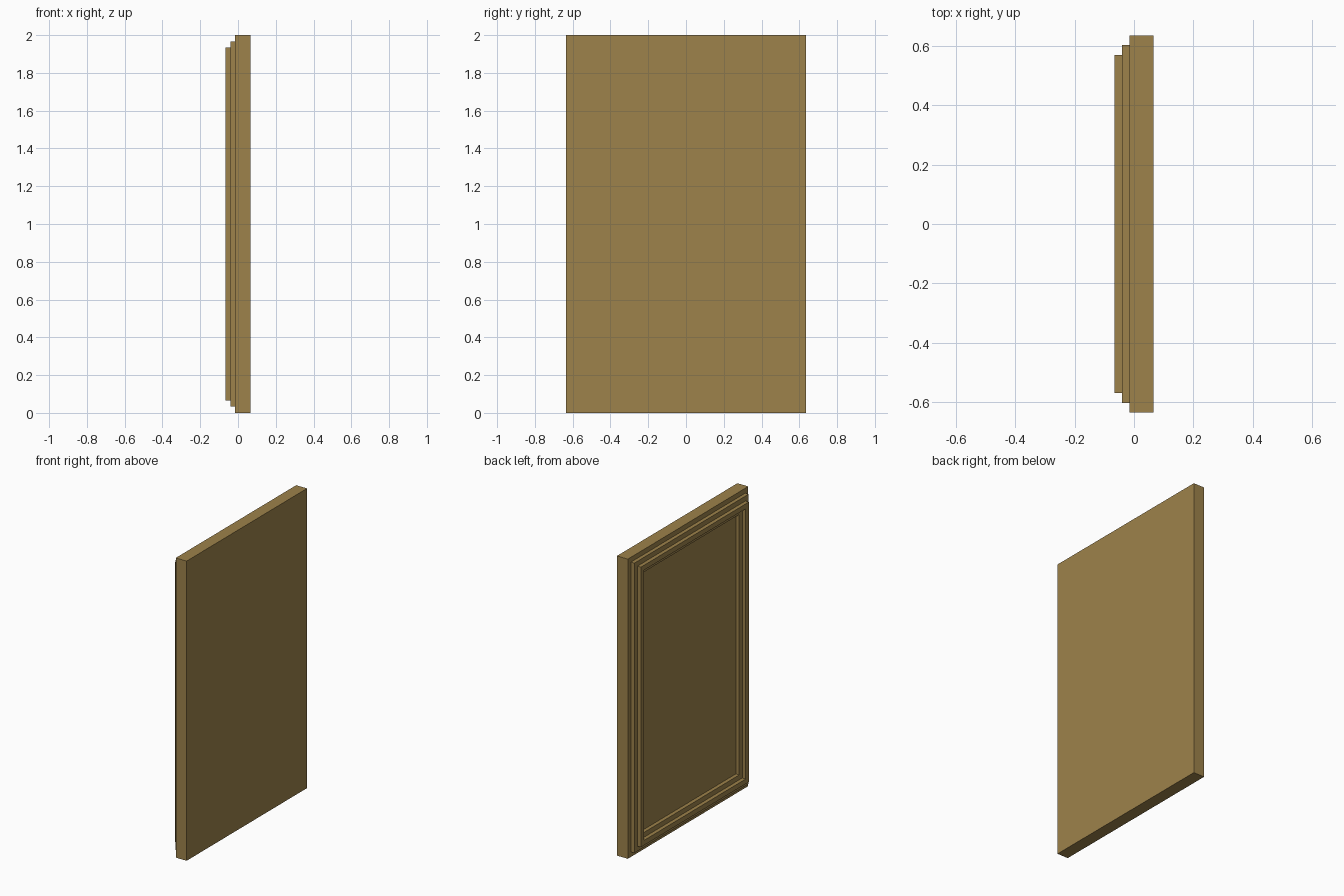
import bpy, bmesh

if "Cube" in bpy.data.objects:
    bpy.data.objects.remove(bpy.data.objects["Cube"])

wood = bpy.data.materials.new("warm_wood")
wood.diffuse_color = (0.34, 0.225, 0.07, 1)
wood.use_nodes = True
wood.node_tree.nodes["Principled BSDF"].inputs["Base Color"].default_value = wood.diffuse_color

HALF_W, HEIGHT = 0.635, 2.0      # outer panel size
STEP = 0.0328                    # inset of each moulding step
BACK, X0, X1, X2 = 0.065, -0.015, -0.04, -0.065   # depth levels


def finish(name, bm):
    bmesh.ops.recalc_face_normals(bm, faces=bm.faces)
    mesh = bpy.data.meshes.new(name)
    bm.to_mesh(mesh)
    bm.free()
    mesh.materials.append(wood)
    ob = bpy.data.objects.new(name, mesh)
    bpy.context.collection.objects.link(ob)


def loop(bm, inset, x):
    """Rectangle of vertices inset from the panel edge, at depth x."""
    w, lo, hi = HALF_W - inset, inset, HEIGHT - inset
    return [bm.verts.new((x, y, z)) for y, z in ((-w, lo), (w, lo), (w, hi), (-w, hi))]


# One stepped cross-section swept round the panel: (inset steps, depth)
profile = [(0, BACK), (0, X0), (1, X0), (1, X1), (2, X1), (2, X2),
           (3, X2), (3, X1), (4, X1), (4, X0)]
bm = bmesh.new()
rings = [loop(bm, n * STEP, x) for n, x in profile]
for a, b in zip(rings, rings[1:]):
    for i in range(4):
        j = (i + 1) % 4
        bm.faces.new((a[i], a[j], b[j], b[i]))
# Flat rear face and recessed centre panel
bm.faces.new(rings[0])
bm.faces.new(rings[-1])
finish("moulded_panel", bm)
